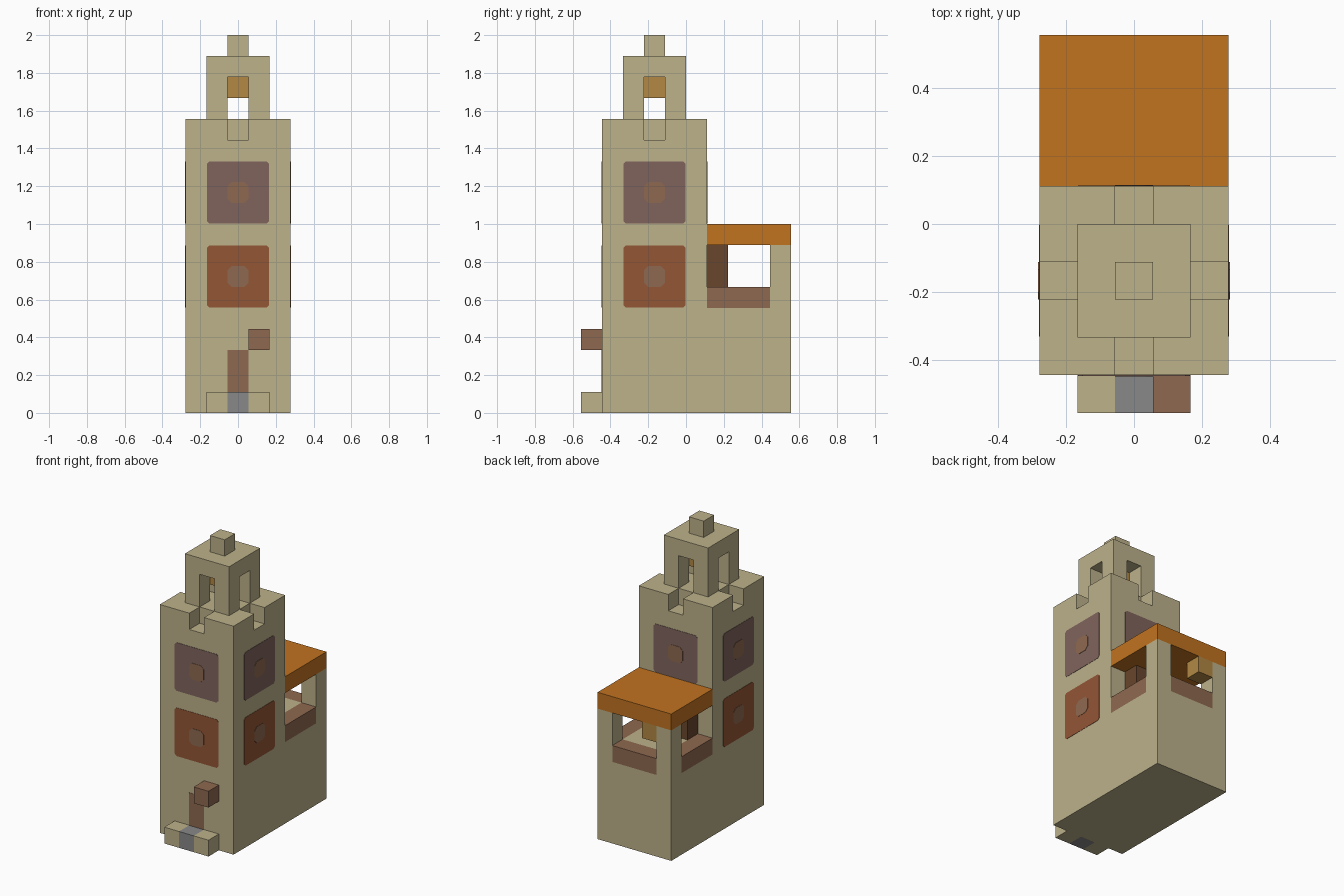
import bpy
import bmesh
from math import pi
from mathutils import Matrix, Vector

U = 1 / 9          # one building block
MID = -1.5         # tower centre along y, in blocks

cube = bpy.data.objects.get("Cube")
if cube:
    bpy.data.objects.remove(cube, do_unlink=True)


def material(name, rgb):
    lin = [((c / 255 + 0.055) / 1.055) ** 2.4 for c in rgb] + [1]
    m = bpy.data.materials.new(name)
    m.use_nodes = True
    m.diffuse_color = lin
    m.node_tree.nodes["Principled BSDF"].inputs["Base Color"].default_value = lin
    return m


STONE = material("sandstone", (189, 178, 139))
ORANGE = material("orange roof", (193, 115, 32))
BROWN = material("brown wood", (143, 105, 80))
DARK = material("dark wood", (105, 70, 45))
MAUVE = material("mauve glass", (128, 100, 92))
RUST = material("rust glass", (148, 86, 53))
GREY = material("grey stone", (136, 136, 136))
GLOW = material("lantern yellow", (178, 136, 68))


def finish(name, bm, mat):
    bmesh.ops.recalc_face_normals(bm, faces=bm.faces)
    mesh = bpy.data.meshes.new(name)
    bm.to_mesh(mesh)
    bm.free()
    mesh.materials.append(mat)
    ob = bpy.data.objects.new(name, mesh)
    bpy.context.collection.objects.link(ob)
    return ob


def box(name, mat, x, y, z):
    """Box from (low, high) ranges given in blocks."""
    bm = bmesh.new()
    bmesh.ops.create_cube(bm, size=1)
    for v in bm.verts:
        v.co = Vector([U * (r[0] + (r[1] - r[0]) * (c + 0.5))
                       for c, r in zip(v.co, (x, y, z))])
    return finish(name, bm, mat)


def prism(name, mat, points, depth, matrix):
    """Flat outline extruded along its local z, then placed."""
    bm = bmesh.new()
    face = bm.faces.new([bm.verts.new((px, py, 0)) for px, py in points])
    top = bmesh.ops.extrude_face_region(bm, geom=[face])["geom"]
    for v in top:
        if isinstance(v, bmesh.types.BMVert):
            v.co.z += depth
    bm.transform(matrix)
    return finish(name, bm, mat)


def pane(name, mat, half, cut, z, turn, depth):
    """Thin plate with clipped corners on one side of the tower."""
    h, c = half * U, (half - cut) * U
    outline = [(h, -c), (h, c), (c, h), (-c, h), (-h, c), (-h, -c), (-c, -h), (c, -h)]
    place = (Matrix.Translation((0, MID * U, z * U)) @ Matrix.Rotation(turn, 4, "Z")
             @ Matrix.Translation((0, -2.5 * U, 0)) @ Matrix.Rotation(pi / 2, 4, "X"))
    prism(name, mat, outline, depth, place)


WIDE = (-2.5, 2.5)
INNER = (-1.5, 1.5)
CORE = (-0.5, 0.5)

# Main body and tower
box("body", STONE, WIDE, (-4, 5), (0, 5))
box("tower", STONE, WIDE, (-4, 1), (5, 13))

# Tower rim with a notch in the middle of each side
corner = [(0.5, 1.5), (0.5, 2.5), (2.5, 2.5), (2.5, 0.5), (1.5, 0.5)]
rim = []
for i in range(4):
    turn = Matrix.Rotation(-i * pi / 2, 2)
    rim += [tuple(turn @ Vector(p) * U) for p in corner]
rim = [p for i, p in enumerate(rim)]
prism("tower_rim", STONE, rim, U, Matrix.Translation((0, MID * U, 13 * U)))

# Belfry: four pillars, cap, finial and hanging lantern
for sx in (-1, 1):
    for sy in (-1, 1):
        box("belfry_pillar", STONE, (sx - 0.5, sx + 0.5),
            (MID + sy - 0.5, MID + sy + 0.5), (14, 16))
box("belfry_cap", STONE, INNER, (-3, 0), (16, 17))
box("finial", STONE, CORE, (-2, -1), (17, 18))
box("belfry_lantern", GLOW, CORE, (-2, -1), (15, 16))

# Balcony at the back
box("balcony_floor", STONE, INNER, (1, 4), (5, 6))
box("balcony_back_rail", BROWN, INNER, (4, 5), (5, 6))
for side, x in (("right", (-2.5, -1.5)), ("left", (1.5, 2.5))):
    box("balcony_rail_" + side, BROWN, x, (1, 4), (5, 6))
    box("balcony_post_" + side, STONE, x, (4, 5), (5, 8))
box("balcony_cabinet", DARK, INNER, (1, 2), (6, 8))
box("balcony_roof", ORANGE, WIDE, (1, 5), (8, 9))
box("balcony_lantern", GLOW, (-1.5, -0.5), (4, 5), (7, 8))

# Windows: the lower row skips the back, where the balcony is
for i, side in enumerate(("front", "left", "back", "right")):
    rows = [("upper", 10.5, MAUVE), ("lower", 6.5, RUST)]
    for row, z, mat in rows[:1] if side == "back" else rows:
        name = f"{side}_{row}_window"
        pane(name, mat, 1.48, 0.12, z, i * pi / 2, 0.002)
        pane(name + "_centre", BROWN, 0.5, 0.2, z, i * pi / 2, 0.004)

# Door, steps and hanging sign
box("door", BROWN, CORE, (-4.02, -4), (0, 3))
box("step_right", STONE, (-1.5, -0.5), (-5, -4), (0, 1))
box("step_middle", GREY, CORE, (-5, -4), (0, 1))
box("step_left", STONE, (0.5, 1.5), (-5, -4), (0, 1))
box("sign_block", BROWN, (0.5, 1.5), (-5, -4), (3, 4))
